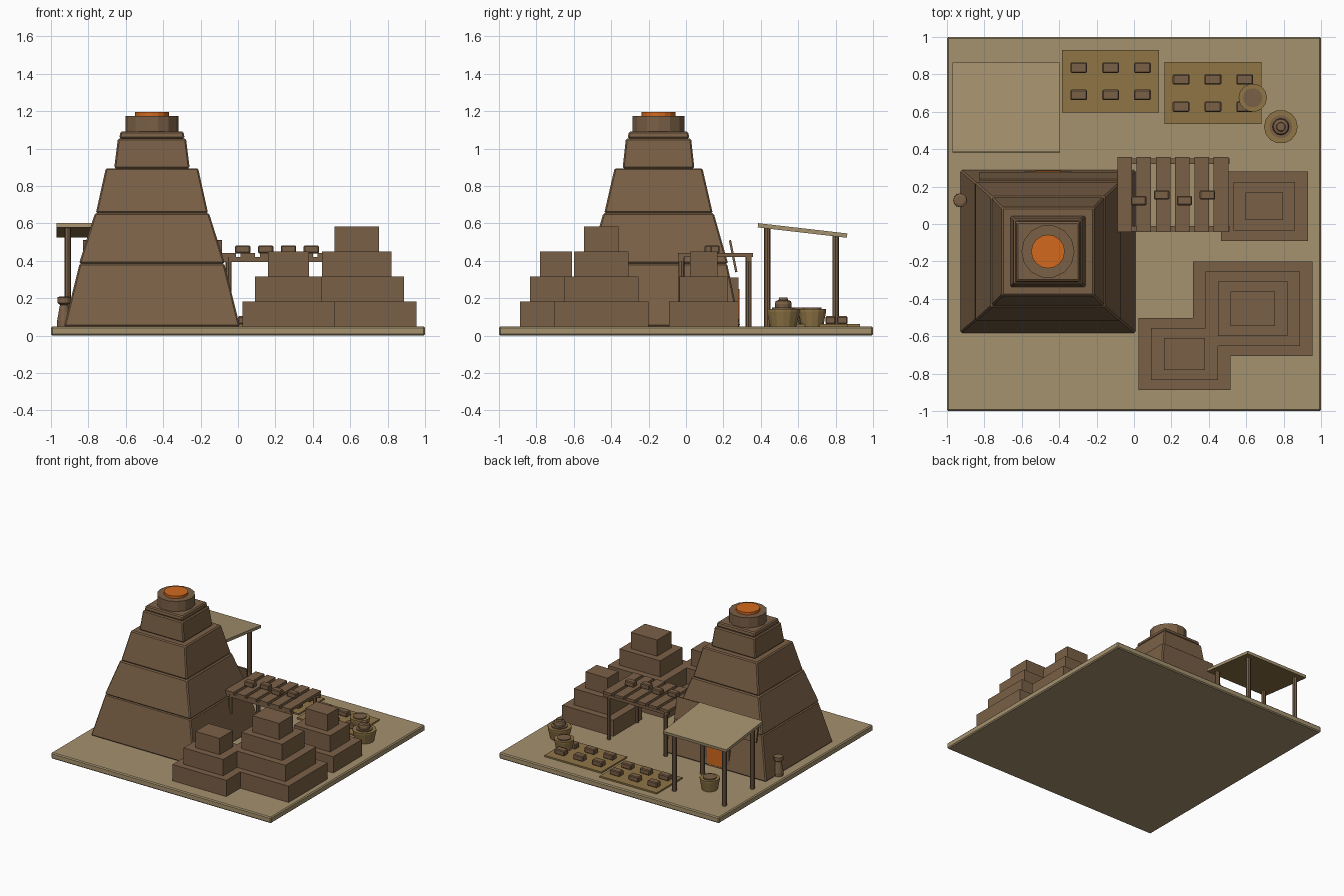
import bpy, bmesh, math

if "Cube" in bpy.data.objects:
    bpy.data.objects.remove(bpy.data.objects["Cube"])


def material(name, hex_colour):
    def lin(c):
        return c / 12.92 if c <= 0.04045 else ((c + 0.055) / 1.055) ** 2.4
    m = bpy.data.materials.new(name)
    m.diffuse_color = [lin(int(hex_colour[i:i + 2], 16) / 255) for i in (0, 2, 4)] + [1]
    m.use_nodes = True
    m.node_tree.nodes["Principled BSDF"].inputs["Base Color"].default_value = m.diffuse_color
    return m


CLAY = material("clay_brown", "7A6046")
SAND = material("sand_tan", "A5926E")
STRAW = material("straw", "8F7546")
FIRE = material("fire_orange", "D2691E")


def finish(name, bm, mat, loc=(0, 0, 0), bevel=0):
    bmesh.ops.recalc_face_normals(bm, faces=bm.faces)
    me = bpy.data.meshes.new(name)
    bm.to_mesh(me)
    bm.free()
    me.materials.append(mat)
    ob = bpy.data.objects.new(name, me)
    ob.location = loc
    bpy.context.collection.objects.link(ob)
    if bevel:
        mod = ob.modifiers.new("bevel", 'BEVEL')
        mod.width = bevel
        mod.segments = 1
    return ob


def block(name, x, y, z, mat, bevel=0, top=None):
    """Box from (min, max) ranges; top = half sizes of the upper face for a taper."""
    c = [(x[0] + x[1]) / 2, (y[0] + y[1]) / 2, (z[0] + z[1]) / 2]
    h = [(x[1] - x[0]) / 2, (y[1] - y[0]) / 2, (z[1] - z[0]) / 2]
    bm = bmesh.new()
    bmesh.ops.create_cube(bm, size=2)
    for v in bm.verts:
        hx, hy = top if (top and v.co.z > 0) else h[:2]
        v.co = (v.co.x * hx, v.co.y * hy, v.co.z * h[2])
    return finish(name, bm, mat, c, bevel)


def lathe(name, x, y, profile, mat, sides=12):
    """Solid of revolution through (radius, z) points, with flat ends."""
    bm = bmesh.new()
    rings = [[bm.verts.new((r * math.cos(2 * math.pi * i / sides),
                            r * math.sin(2 * math.pi * i / sides), z))
              for i in range(sides)] for r, z in profile]
    for a, b in zip(rings, rings[1:]):
        for i in range(sides):
            j = (i + 1) % sides
            bm.faces.new((a[i], a[j], b[j], b[i]))
    bm.faces.new(rings[0])
    bm.faces.new(rings[-1])
    return finish(name, bm, mat, (x, y, 0))


# Ground slab
block("ground_slab", (-1, 1), (-1, 1), (0, 0.05), SAND, 0.008)

# Kiln: stacked tapering tiers
KX, KY = -0.46, -0.147
tiers = [(0.05, 0.385, 0.47, 0.437, 0.387, 0.367), (0.385, 0.655, 0.39, 0.372, 0.305, 0.295),
         (0.655, 0.895, 0.30, 0.29, 0.247, 0.235), (0.895, 1.055, 0.202, 0.192, 0.182, 0.174),
         (1.055, 1.092, 0.175, 0.165, 0.168, 0.158)]
for i, (z0, z1, bx, by, tx, ty) in enumerate(tiers):
    block(f"kiln_tier_{i + 1}", (KX - bx, KX + bx), (KY - by, KY + by), (z0, z1), CLAY, 0.008, (tx, ty))
lathe("kiln_chimney", KX, KY, [(0.142, 1.09), (0.142, 1.175)], CLAY, 14)
lathe("chimney_fire", KX, KY, [(0.09, 1.17), (0.09, 1.195)], FIRE, 16)

# Fire door and the leaning board above it on the back of the kiln
block("door_frame", (-0.585, -0.335), (0.1, 0.28), (0.05, 0.31), CLAY)
block("door_fire", (-0.53, -0.39), (0.2, 0.287), (0.05, 0.25), FIRE)
board = block("leaning_board", (-0.83, -0.085), (0.246, 0.258), (0.338, 0.512), CLAY)
board.rotation_euler.x = 0.2


# Stepped brick piles
def pile(name, x, y, steps):
    for i, (hx, hy) in enumerate(steps):
        z = 0.05 + 0.1335 * i
        block(f"{name}_step_{i + 1}", (x - hx, x + hx), (y - hy, y + hy), (z, z + 0.1335), CLAY)


pile("large_pile", 0.635, -0.453, [(0.32, 0.253), (0.253, 0.2), (0.185, 0.145), (0.12, 0.092)])
pile("front_pile", 0.27, -0.695, [(0.245, 0.193), (0.18, 0.14), (0.11, 0.086)])
pile("back_pile", 0.697, 0.095, [(0.232, 0.185), (0.165, 0.13), (0.1, 0.073)])

# Drying rack: legs, rails, slats
for x in (-0.05, 0.465):
    for y in (-0.025, 0.335):
        lathe("rack_leg", x, y, [(0.016, 0.05), (0.016, 0.42)], CLAY, 8)
for y in (-0.025, 0.335):
    block("rack_rail", (-0.08, 0.51), (y - 0.014, y + 0.014), (0.394, 0.42), CLAY)
for i in range(6):
    x = -0.05 + 0.103 * i
    block("rack_slat", (x - 0.039, x + 0.039), (-0.043, 0.358), (0.42, 0.442), CLAY)


# Loose bricks
def brick(x, y, z, sx=0.045, sy=0.028):
    block("brick", (x - sx, x + sx), (y - sy, y + sy), (z, z + 0.042), CLAY, 0.006)


for i in range(4):
    brick(0.025 + 0.1225 * i, 0.125 + 0.03 * (i % 2), 0.44, 0.041, 0.025)

# Drying mats with rows of bricks
for mx, my in ((-0.125, 0.763), (0.422, 0.7)):
    block("drying_mat", (mx - 0.259, mx + 0.259), (my - 0.166, my + 0.166), (0.05, 0.062), STRAW)
    for dx in (-0.17, 0, 0.17):
        for dy in (-0.073, 0.073):
            brick(mx + dx, my + dy, 0.062)

# Open shed: posts and sloping roof with straw underside
for x in (-0.91, -0.455):
    for y, top in ((0.435, 0.578), (0.8, 0.535)):
        lathe("shed_post", x, y, [(0.018, 0.05), (0.018, top)], CLAY, 8)
roof = block("shed_roof", (-0.97, -0.395), (0.383, 0.863), (0.551, 0.574), SAND)
roof.rotation_euler.x = -0.115
roof.data.materials.append(STRAW)
for p in roof.data.polygons:
    p.material_index = 1 if p.normal.z < -0.5 else 0

# Baskets filled with clay
for x, y, r in ((0.635, 0.675, 0.076), (0.785, 0.52, 0.09), (-0.65, 0.62, 0.076)):
    lathe("basket", x, y, [(r * 0.8, 0.05), (r, 0.13), (r, 0.142)], STRAW, 14)
    lathe("basket_clay", x, y, [(r * 0.68, 0.135), (r * 0.68, 0.15)], CLAY, 14)
lathe("stacked_pot", 0.785, 0.52, [(0.042, 0.145), (0.045, 0.17), (0.04, 0.185),
                                   (0.025, 0.19), (0.022, 0.205)], CLAY, 12)

# Water jar beside the kiln
lathe("water_jar", -0.93, 0.127, [(0.037, 0.05), (0.037, 0.08), (0.022, 0.165),
                                  (0.036, 0.175), (0.036, 0.205), (0.022, 0.21)], CLAY, 12)
